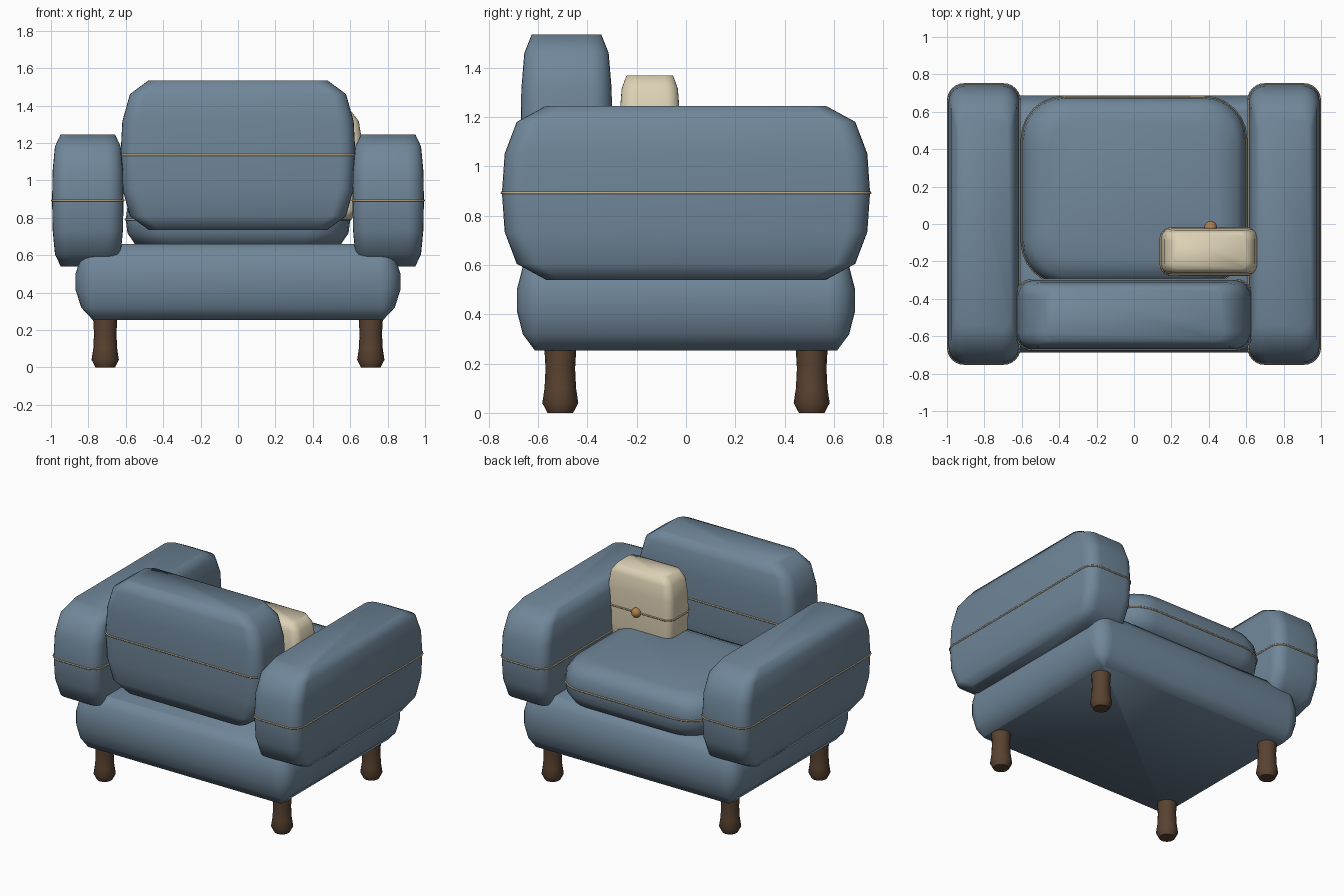
import bpy, bmesh, math

if "Cube" in bpy.data.objects:
    bpy.data.objects.remove(bpy.data.objects["Cube"])


def material(name, rgb):
    m = bpy.data.materials.new(name)
    m.diffuse_color = (*rgb, 1)
    m.use_nodes = True
    m.node_tree.nodes["Principled BSDF"].inputs["Base Color"].default_value = m.diffuse_color
    return m


BLUE = material("blue_fabric", (0.16, 0.24, 0.32))
CREAM = material("cream_fabric", (0.72, 0.64, 0.46))
PIPING = material("tan_piping", (0.50, 0.40, 0.25))
WOOD = material("dark_wood", (0.10, 0.055, 0.03))
BRASS = material("button_brass", (0.42, 0.22, 0.07))

# (height fraction, outline scale) from bottom to top
CUSHION = [(-1, .76), (-.815, .92), (-.45, .985), (0, 1), (.45, .985), (.815, .92), (1, .76)]
FRAME = [(-1, .895), (-.68, .965), (-.22, 1), (.22, 1), (.68, .965), (1, .895)]


def outline(hx, hy, r, n=6):
    """Rounded rectangle, counter-clockwise."""
    pts = []
    for i, (sx, sy) in enumerate([(1, 1), (-1, 1), (-1, -1), (1, -1)]):
        for k in range(n + 1):
            a = math.pi / 2 * (i + k / n)
            pts.append((sx * (hx - r) + r * math.cos(a), sy * (hy - r) + r * math.sin(a)))
    return pts


def loft(name, rings, mat, angle=50):
    """Skin stacked rings of (x, y, z) points and cap both ends."""
    bm = bmesh.new()
    loops = [[bm.verts.new(p) for p in ring] for ring in rings]
    n = len(loops[0])
    for a, b in zip(loops, loops[1:]):
        for i in range(n):
            j = (i + 1) % n
            bm.faces.new((a[i], a[j], b[j], b[i]))
    bm.faces.new(loops[0][::-1])
    bm.faces.new(loops[-1])
    me = bpy.data.meshes.new(name)
    bm.to_mesh(me)
    bm.free()
    me.materials.append(mat)
    ob = bpy.data.objects.new(name, me)
    bpy.context.collection.objects.link(ob)
    bpy.ops.object.select_all(action='DESELECT')
    ob.select_set(True)
    bpy.context.view_layer.objects.active = ob
    bpy.ops.object.shade_smooth_by_angle(angle=math.radians(angle))
    return ob


def piping(name, pts, loc, radius=.006):
    cu = bpy.data.curves.new(name, 'CURVE')
    cu.dimensions = '3D'
    cu.bevel_depth = radius
    cu.bevel_resolution = 1
    sp = cu.splines.new('POLY')
    sp.points.add(len(pts) - 1)
    for p, (x, y) in zip(sp.points, pts):
        p.co = (x, y, 0, 1)
    sp.use_cyclic_u = True
    cu.materials.append(PIPING)
    ob = bpy.data.objects.new(name, cu)
    ob.location = loc
    bpy.context.collection.objects.link(ob)


def cushion(name, center, half, mat):
    cx, cy, cz = center
    hx, hy, hz = half
    pts = outline(hx, hy, .45 * min(hx, hy))
    rings = [[(cx + x * s, cy + y * s, cz + hz * t) for x, y in pts] for t, s in CUSHION]
    loft(name, rings, mat, 70)
    piping(name + "_piping", pts, center)


# base frame: corners tighten towards the flat bottom and top
rings = []
for t, s in FRAME:
    r = max(.01, .11 - (1 - s) * .95)
    rings.append([(x, y, .457 + .203 * t) for x, y in outline(.868 * s, .686 * s, r)])
loft("base_frame", rings, BLUE, 70)

# upholstery
cushion("seat_cushion", (0, .18, .79), (.6, .5, .16), BLUE)
cushion("back_cushion", (0, -.485, 1.135), (.628, .186, .4), BLUE)
for side, sx in (("left", -1), ("right", 1)):
    cushion(side + "_arm", (sx * .803, 0, .893), (.191, .747, .353), BLUE)
cushion("throw_pillow", (.405, -.147, 1.08), (.262, .124, .29), CREAM)

# pillow button
bpy.ops.mesh.primitive_uv_sphere_add(segments=16, ring_count=10, radius=.034, location=(.41, -.018, 1.08))
button = bpy.context.object
button.name = "pillow_button"
button.data.materials.append(BRASS)
bpy.ops.object.shade_smooth()

# turned legs
LEG = [(0, .052), (.04, .073), (.1, .064), (.18, .06), (.3, .067)]
for end, y in (("front", -.51), ("rear", .51)):
    for side, x in (("left", -.71), ("right", .71)):
        rings = [[(x + r * math.cos(a * math.tau / 16), y + r * math.sin(a * math.tau / 16), z)
                  for a in range(16)] for z, r in LEG]
        loft(f"{end}_{side}_leg", rings, WOOD, 60)
